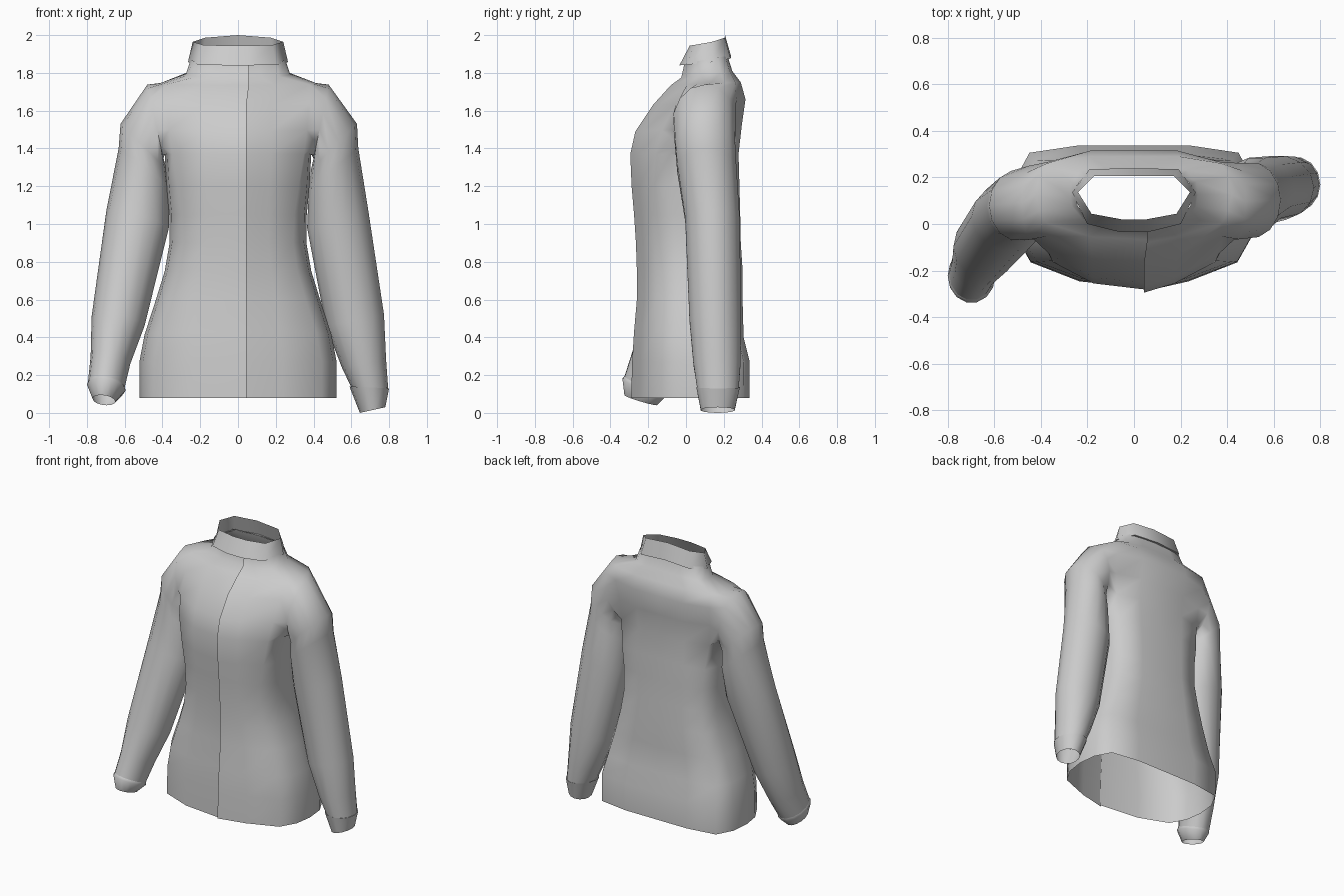
import bpy, bmesh, math

if "Cube" in bpy.data.objects:
    bpy.data.objects.remove(bpy.data.objects["Cube"])

# half cross-sections: (x / half width, 0 front .. 1 back [, height blend])
BODY = [(0, 0), (.45, .07), (.85, .2), (.965, .37), (1, .56), (.975, .77), (.86, .95), (.46, 1), (0, 1)]
COLLAR = [(.22, 0, 0), (.76, .13, .05), (1, .63, .35), (.72, 1, .75), (0, 1.01, 1)]

def finish(bm, name):
    bmesh.ops.delete(bm, geom=[v for v in bm.verts if not v.link_faces], context='VERTS')
    bmesh.ops.recalc_face_normals(bm, faces=bm.faces[:])
    me = bpy.data.meshes.new(name)
    bm.to_mesh(me)
    bm.free()
    ob = bpy.data.objects.new(name, me)
    bpy.context.collection.objects.link(ob)
    bpy.ops.object.select_all(action='DESELECT')
    ob.select_set(True)
    bpy.context.view_layer.objects.active = ob
    bpy.ops.object.shade_smooth_by_angle(angle=math.radians(80))

def skin(bm, rings, closed=True, skip=lambda row, col: False):
    n = len(rings[0])
    for r in range(len(rings) - 1):
        for c in range(n if closed else n - 1):
            if not skip(r, c):
                d = (c + 1) % n
                bm.faces.new((rings[r][c], rings[r][d], rings[r + 1][d], rings[r + 1][c]))

def arm_ring(bm, side, xo, zo, xi, zi, yc, ry, tilt=0):
    """14-sided ring from its outer and inner points in the front view."""
    out = []
    for i in range(14):
        a = (i - 2) / 7 * math.pi
        c, s = math.cos(a), math.sin(a)
        out.append(bm.verts.new((side * ((xo + xi) / 2 + (xi - xo) / 2 * c), yc + ry * s,
                                 (zo + zi) / 2 + (zi - zo) / 2 * c - tilt * ry * s)))
    return out

# torso rings: z front, z back, half width, y front, y back, corner fullness
TORSO = [
    (.08, .08, .522, -.29, .337, .85), (.27, .27, .522, -.285, .337, .85),
    (.43, .40, .495, -.275, .305, .84), (.60, .58, .438, -.26, .30, .82),
    (.75, .75, .388, -.26, .30, .81), (.90, .90, .362, -.265, .29, .81),
    (1.05, 1.05, .364, -.275, .287, .82), (1.2, 1.2, .378, -.288, .283, .85),
    (1.37, 1.37, .388, -.295, .278, .90), (1.49, 1.52, .392, -.268, .295, .93),
    (1.63, 1.66, .405, -.175, .315, .93), (1.735, 1.75, .42, -.08, .29, .90),
    (1.775, 1.81, .275, -.025, .245, .8), (1.85, 1.89, .25, -.008, .22, .8)]
R0, R1 = 8, 11      # armhole rows

SLEEVES = {
    1: [(.48, 1.738, .40, 1.345, .098, .168), (.63, 1.53, .387, 1.29, .102, .162),
        (.637, 1.40, .375, 1.19, .11, .16), (.69, 1.07, .366, .98, .14, .148),
        (.773, .52, .465, .46, .155, .14), (.784, .28, .55, .24, .164, .128),
        (.795, .13, .60, .135, .169, .113)],
    -1: [(.48, 1.738, .395, 1.345, .092, .163), (.622, 1.53, .378, 1.29, .08, .152),
         (.632, 1.40, .367, 1.19, .075, .152, .1), (.697, 1.07, .366, .98, .033, .147, .15),
         (.775, .51, .495, .46, -.095, .14, .25), (.78, .3, .57, .26, -.16, .126, .35),
         (.794, .165, .60, .135, -.214, .113, .4)]}

def shaped(full):
    """Half section with its corners rounded or squared by the fullness."""
    half, extra = list(BODY), full - .85
    half[2] = (full, .2 + extra * .6)
    half[6] = (.86 + extra * .6, .95 - max(0, extra) * .6)
    return half

# body and sleeves; the front edges overlap at the placket
bm = bmesh.new()
rings = []
for zf, zb, hw, yf, yb, full in TORSO:
    seam = .042 if zf < 1.7 else .055
    pts = [(x * hw, yf + (yb - yf) * t, zf + (zb - zf) * t) for x, t in shaped(full)]
    ring = [(seam, yf, zf)] + pts[1:]
    ring += [(-x, y, z) for x, y, z in pts[7:0:-1]] + [(seam + .02, yf + .012, zf)]
    rings.append([bm.verts.new(p) for p in ring])
skin(bm, rings, False, lambda r, c: R0 <= r < R1 and (2 <= c < 6 or 10 <= c < 14))
for side, table in SLEEVES.items():
    col = (lambda c: c) if side > 0 else (lambda c: 16 - c)
    hole = [(R0, c) for c in range(2, 7)] + [(R0 + 1, 6), (R0 + 2, 6)]
    hole += [(R1, c) for c in range(6, 1, -1)] + [(R0 + 2, 2), (R0 + 1, 2)]
    loop = [rings[r][col(c)] for r, c in hole]
    skin(bm, [loop] + [arm_ring(bm, side, *row) for row in table])
finish(bm, "jacket_body")

# cuffs
CUFFS = {
    ("right_cuff", 1): [(.80, .13, .59, .14, .17, .118), (.78, .03, .645, 0, .168, .092)],
    ("left_cuff", -1): [(.80, .15, .595, .12, -.222, .117, .4), (.77, .075, .65, .06, -.24, .088, .3)]}
for (name, side), table in CUFFS.items():
    bm = bmesh.new()
    skin(bm, [arm_ring(bm, side, *row) for row in [SLEEVES[side][-1]] + table])
    finish(bm, name)

# standing collar with its underside turned in to the neck
bm = bmesh.new()
rings = []
for zf, zb, hw, yf, yb in [(1.85, 1.89, .245, -.005, .217), (1.84, 1.888, .265, -.035, .236),
                           (1.945, 2.0, .24, .02, .205)]:
    half = [(x * hw, yf + (yb - yf) * t, zf + (zb - zf) * k) for x, t, k in COLLAR]
    rings.append([bm.verts.new(p) for p in half + [(-x, y, z) for x, y, z in half[-2::-1]]])
skin(bm, rings)
finish(bm, "collar")
